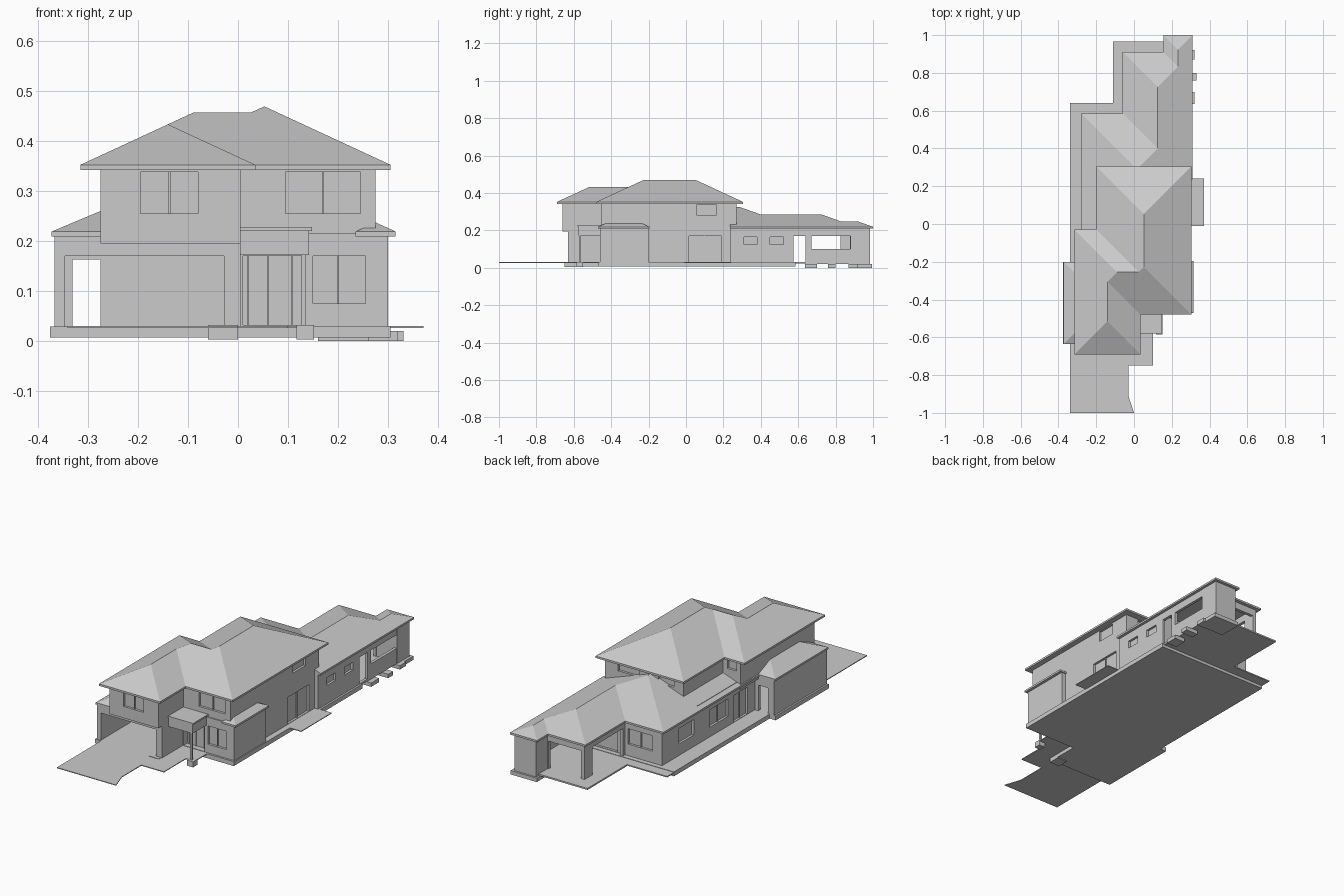
import bpy, bmesh

def make(name, verts, faces):
    me = bpy.data.meshes.new(name)
    bm = bmesh.new()
    vs = [bm.verts.new(v) for v in verts]
    for f in faces:
        bm.faces.new([vs[i] for i in f])
    bmesh.ops.remove_doubles(bm, verts=bm.verts, dist=1e-5)
    bmesh.ops.recalc_face_normals(bm, faces=bm.faces)
    bm.to_mesh(me)
    bm.free()
    ob = bpy.data.objects.new(name, me)
    bpy.context.collection.objects.link(ob)
    return ob

def prism(name, pts, z0, z1):
    n = len(pts)
    verts = [(x, y, z0) for x, y in pts] + [(x, y, z1) for x, y in pts]
    sides = [(i, (i + 1) % n, (i + 1) % n + n, i + n) for i in range(n)]
    return make(name, verts, sides + [tuple(range(n)), tuple(range(n, 2 * n))])

def box(name, x0, x1, y0, y1, z0, z1, cuts=()):
    """Box wall; every cut is a box removed from it (opening or window recess)."""
    ob = prism(name, [(x0, y0), (x1, y0), (x1, y1), (x0, y1)], z0, z1)
    for c in cuts:
        cutter = box("cutter", *c)
        cutter.hide_render = True
        m = ob.modifiers.new("cut", "BOOLEAN")
        m.operation, m.solver, m.object = "DIFFERENCE", "EXACT", cutter
        dg = bpy.context.evaluated_depsgraph_get()
        me = bpy.data.meshes.new_from_object(ob.evaluated_get(dg))
        ob.modifiers.clear()
        ob.data = me
        bpy.data.objects.remove(cutter)
    return ob

def hip(name, x0, x1, y0, y1, z, slope, front=True, t=0.01):
    """Hip roof with a fascia band; front=False leaves a straight front end."""
    w, d = x1 - x0, y1 - y0
    h = min(w, d) / 2 if front else w / 2
    top = z + h * slope
    base = [(x0, y0), (x1, y0), (x1, y1), (x0, y1)]
    v = [(x, y, z - t) for x, y in base] + [(x, y, z) for x, y in base]
    sides = [(0, 1, 2, 3), (0, 1, 5, 4), (1, 2, 6, 5), (2, 3, 7, 6), (3, 0, 4, 7)]
    if w <= d or not front:
        xm = (x0 + x1) / 2
        v += [(xm, y0 + (h if front else 0), top), (xm, y1 - h if front else max(y0, y1 - h), top)]
        roof = [(4, 5, 8), (5, 6, 9, 8), (6, 7, 9), (7, 4, 8, 9)]
    else:
        ym = (y0 + y1) / 2
        v += [(x0 + h, ym, top), (x1 - h, ym, top)]
        roof = [(4, 5, 9, 8), (5, 6, 9), (6, 7, 8, 9), (7, 4, 8)]
    return make(name, v, sides + roof)

# recess boxes for windows on walls facing x or y
R = 0.012
def win_y(y, x0, x1, z0, z1, r=R):
    return (x0, x1, y - r, y + r, z0, z1)
def win_x(x, y0, y1, z0, z1, r=R):
    return (x - r, x + r, y0, y1, z0, z1)

# ground slabs, paths and terraces
box("house_slab", -0.34, 0.305, -0.47, 0.585, 0.007, 0.03)
box("garage_slab", -0.375, 0.0, -0.635, -0.2, 0.007, 0.029)
prism("driveway", [(-0.34, -1), (0, -1), (-0.03, -0.91), (-0.03, -0.75), (0.1, -0.75),
                   (0.1, -0.57), (0.15, -0.57), (0.15, -0.46), (-0.34, -0.46)], 0.026, 0.03)
box("side_step", 0.27, 0.37, -0.01, 0.24, 0.026, 0.03)
box("left_terrace", -0.34, 0.295, 0.58, 0.64, 0.022, 0.028)
box("rear_terrace", -0.11, 0.295, 0.64, 0.965, 0.02, 0.028)

# upper storey
box("upper_main_walls", -0.175, 0.275, -0.455, 0.27, 0.19, 0.345, [
    win_y(-0.455, 0.095, 0.245, 0.255, 0.338),
    win_y(0.27, 0.08, 0.2, 0.29, 0.338),
    win_y(0.27, -0.12, -0.03, 0.29, 0.338),
    win_x(0.275, 0.06, 0.16, 0.28, 0.338)])
box("upper_front_walls", -0.275, 0.005, -0.66, -0.055, 0.195, 0.345, [
    win_y(-0.66, -0.195, -0.08, 0.255, 0.338),
    win_y(-0.055, -0.25, -0.2, 0.285, 0.338)])

# ground storey
box("middle_walls", -0.255, 0.275, -0.21, 0.27, 0.03, 0.23, [
    win_x(0.275, 0.015, 0.19, 0.032, 0.17),
    win_x(-0.255, 0.02, 0.17, 0.08, 0.17),
    win_x(-0.255, -0.14, -0.03, 0.032, 0.17)])
box("front_room_walls", 0.004, 0.3, -0.46, -0.2, 0.03, 0.215, [
    win_y(-0.46, 0.15, 0.255, 0.075, 0.17),
    win_y(-0.46, 0.01, 0.13, 0.032, 0.17, 0.03)])
box("rear_walls", -0.255, 0.295, 0.235, 0.56, 0.03, 0.215, [
    win_y(0.56, -0.2, -0.06, 0.09, 0.17),
    win_y(0.56, 0.0, 0.2, 0.032, 0.17),
    win_x(-0.255, 0.3, 0.42, 0.09, 0.17),
    win_x(0.295, 0.31, 0.38, 0.125, 0.165),
    win_x(0.295, 0.45, 0.52, 0.125, 0.165)])

# window and door mullions
for i, x in enumerate((0.02, 0.06, 0.108)):
    box(f"entry_door_bar_{i}", x - 0.002, x + 0.002, -0.434, -0.426, 0.032, 0.17)
for i, (x, y, z0, z1) in enumerate([(0.2, -0.45, 0.075, 0.17), (0.17, -0.445, 0.255, 0.338),
                                    (-0.137, -0.65, 0.255, 0.338), (-0.13, 0.55, 0.09, 0.17)]):
    box(f"window_bar_{i}", x - 0.002, x + 0.002, y - 0.005, y + 0.005, z0, z1)
for i, (x, y, z0) in enumerate([(0.265, 0.1, 0.032), (-0.245, 0.095, 0.08), (-0.245, -0.085, 0.032)]):
    box(f"side_window_bar_{i}", x - 0.005, x + 0.005, y - 0.002, y + 0.002, z0, 0.17)

# open garage
box("garage_left_wall", -0.366, -0.345, -0.625, -0.2, 0.029, 0.213)
box("garage_front_wall", -0.366, 0.005, -0.632, -0.61, 0.029, 0.213,
    [(-0.345, -0.028, -0.7, -0.5, 0.02, 0.17)])
box("garage_back_wall", -0.366, 0.005, -0.22, -0.2, 0.029, 0.213,
    [(-0.33, -0.275, -0.3, -0.1, 0.02, 0.163)])
box("garage_right_wall", -0.028, 0.005, -0.63, -0.21, 0.029, 0.2)
box("garage_pier_base", -0.06, 0.0, -0.65, -0.59, 0.003, 0.032)

# entry canopy
box("entry_canopy", 0.005, 0.142, -0.575, -0.455, 0.172, 0.222)
box("entry_canopy_cap", 0.005, 0.148, -0.58, -0.455, 0.22, 0.228)
box("entry_post", 0.126, 0.136, -0.572, -0.562, 0.02, 0.175)
box("entry_post_base", 0.117, 0.152, -0.585, -0.55, 0.003, 0.032)

# covered outdoor area at the rear
box("outdoor_right_wall", 0.28, 0.295, 0.555, 0.985, 0.022, 0.215, [
    (0.2, 0.4, 0.575, 0.64, 0.032, 0.17),
    (0.2, 0.4, 0.67, 0.88, 0.1, 0.17)])
box("outdoor_left_wall", -0.042, -0.025, 0.555, 0.892, 0.028, 0.213,
    [(-0.1, 0.1, 0.575, 0.825, 0.02, 0.172)])
box("outdoor_back_wall", -0.042, 0.18, 0.876, 0.892, 0.028, 0.213,
    [(-0.022, 0.165, 0.8, 0.95, 0.02, 0.172)])
box("rear_store", 0.17, 0.296, 0.88, 0.985, 0.015, 0.215)
box("rear_store_base", 0.16, 0.31, 0.872, 0.995, 0.0, 0.02)
for i, (y0, y1) in enumerate([(0.635, 0.7), (0.76, 0.8), (0.87, 0.92)]):
    box(f"right_footing_{i}", 0.26, 0.33 if i == 1 else 0.32, y0, y1, 0.0, 0.02)

# upper roof: three hips of one pitch
hip("upper_roof_main", -0.2, 0.305, -0.48, 0.305, 0.352, 0.463)
hip("upper_roof_cross", -0.315, 0.305, -0.48, -0.03, 0.352, 0.463)
hip("upper_roof_front", -0.315, 0.035, -0.69, -0.03, 0.352, 0.463)

# lower roofs
hip("rear_roof_wide", -0.28, 0.31, 0.235, 0.585, 0.219, 0.355, front=False)
hip("rear_roof_middle", -0.06, 0.31, 0.4, 0.91, 0.219, 0.355, front=False)
hip("rear_roof_small", 0.155, 0.31, 0.83, 1.0, 0.219, 0.355, front=False)
hip("garage_roof", -0.372, -0.172, -0.635, -0.2, 0.219, 0.42)
hip("front_room_roof", 0.235, 0.315, -0.47, -0.195, 0.219, 0.45)
lean = [(-0.28, 0.209), (-0.17, 0.209), (-0.17, 0.258), (-0.28, 0.219)]
make("left_lean_to_roof", [(x, y, z) for y in (-0.2, 0.24) for x, z in lean],
     [(0, 1, 2, 3), (4, 5, 6, 7)] + [(i, (i + 1) % 4, (i + 1) % 4 + 4, i + 4) for i in range(4)])
